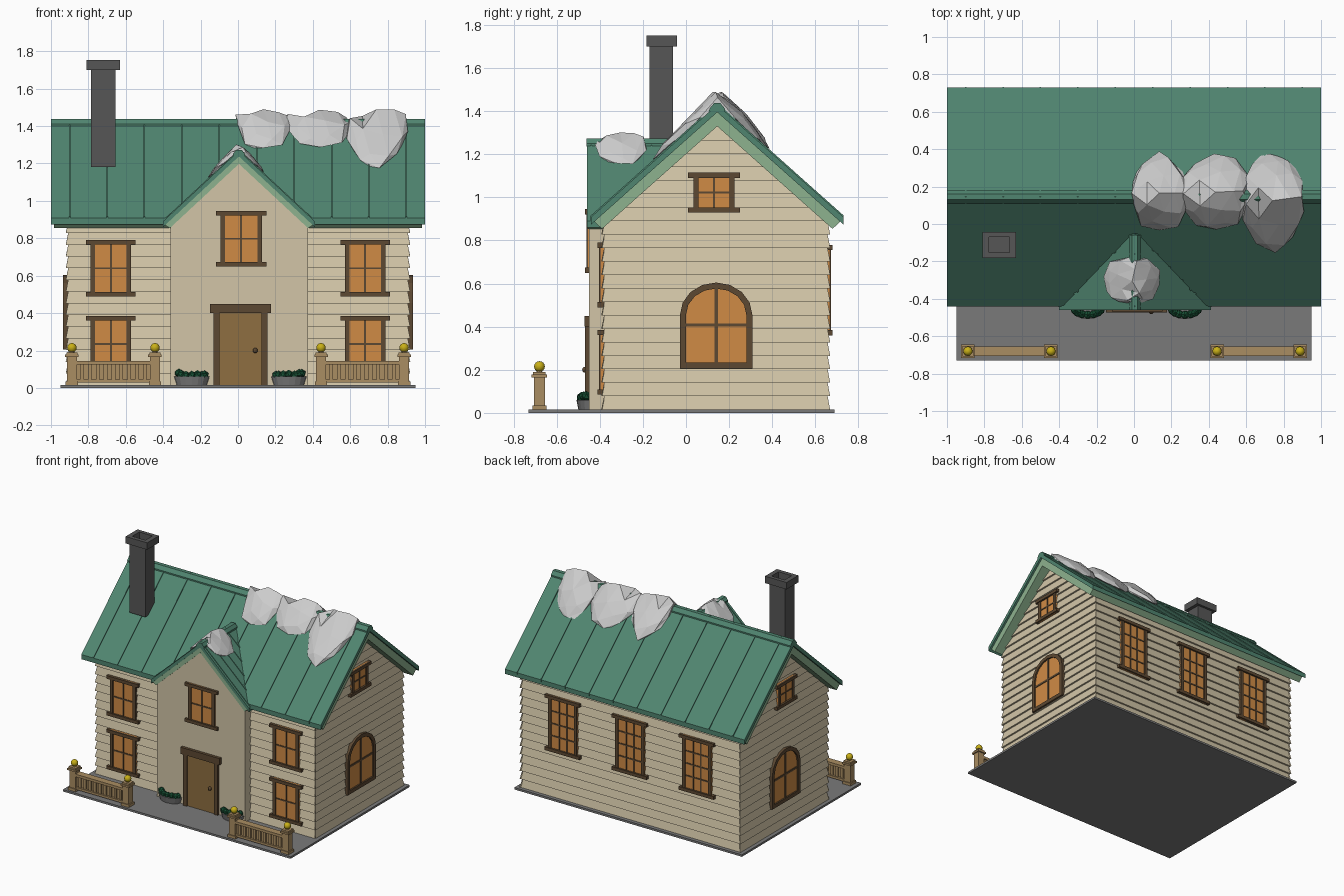
import bpy, bmesh, math, random
from mathutils import Matrix, Vector

if "Cube" in bpy.data.objects:
    bpy.data.objects.remove(bpy.data.objects["Cube"])

random.seed(4)
T = Matrix.Translation


def material(name, hexcol):
    m = bpy.data.materials.new(name)
    c = [int(hexcol[i:i + 2], 16) / 255 for i in (0, 2, 4)]
    m.diffuse_color = [((v + .055) / 1.055) ** 2.4 for v in c] + [1]
    m.use_nodes = True
    m.node_tree.nodes["Principled BSDF"].inputs["Base Color"].default_value = m.diffuse_color
    return m


CREAM = material("cream", "D2C5A7")
ROOF = material("roof_green", "508570")
TRIM = material("trim_green", "8DB28F")
WOOD = material("dark_wood", "5C4832")
GLOW = material("lit_glass", "D08B45")
DOOR = material("door_brown", "8E6E41")
TAN = material("tan_wood", "AA8D62")
GOLD = material("gold", "C9B018")
LEAF = material("leaf", "165034")
DARK = material("dark_stone", "565656")
STONE = material("stone", "7A7A7A")
SNOW = material("snow", "CCCCCC")


def face(angle, x=0, y=0):
    """Wall frame: local x runs along the wall, local -y points outward."""
    return T((x, y, 0)) @ Matrix.Rotation(math.radians(angle), 4, 'Z')


def poly(bm, M, pts, a, b):
    """Extrude a (u, z) outline between outward distances a and b."""
    A = [bm.verts.new(M @ Vector((u, -a, z))) for u, z in pts]
    B = [bm.verts.new(M @ Vector((u, -b, z))) for u, z in pts]
    bm.faces.new(A)
    bm.faces.new(B[::-1])
    for i in range(len(pts)):
        j = (i + 1) % len(pts)
        bm.faces.new((A[i], B[i], B[j], A[j]))


def rect(bm, M, u0, u1, z0, z1, a, b):
    poly(bm, M, [(u0, z0), (u1, z0), (u1, z1), (u0, z1)], a, b)


def finish(bm, name, mat):
    bmesh.ops.recalc_face_normals(bm, faces=bm.faces)
    me = bpy.data.meshes.new(name)
    bm.to_mesh(me)
    bm.free()
    ob = bpy.data.objects.new(name, me)
    bpy.context.collection.objects.link(ob)
    me.materials.append(mat)
    return ob


def chevron(c, top, slope, hw, t, hw2=None):
    """Inverted V section, vertical thickness t."""
    h2 = hw2 or hw
    return [(c - hw, top - slope * hw), (c, top), (c + hw, top - slope * hw),
            (c + h2, top - t - slope * h2), (c, top - t), (c - h2, top - t - slope * h2)]


FRONT, RIGHT = face(0), face(90)

# Ground slab
bm = bmesh.new()
rect(bm, FRONT, -.95, .95, 0, .015, -.69, .73)
finish(bm, "ground_slab", STONE)

# House core and front bay
bm = bmesh.new()
poly(bm, RIGHT, [(-.38, .01), (.65, .01), (.65, .89), (.14, 1.36), (-.38, .89)], -.908, .908)
finish(bm, "house_core", CREAM)
bm = bmesh.new()
poly(bm, FRONT, [(-.36, .01), (.375, .01), (.375, .88), (.007, 1.23), (-.36, .88)], .15, .45)
finish(bm, "front_bay", CREAM)

# Wall frames on the core
SIDES = {"front": face(0, 0, -.38), "back": face(180, 0, .65),
         "right": face(90, .908, .14), "left": face(270, -.908, .14)}

# Clapboards: one wedge per row, narrowing in the gables
STEP = .0625
for side, M in SIDES.items():
    bm = bmesh.new()
    gable = side in ("right", "left")
    half = .517 if gable else .908
    for r in range(21 if gable else 14):
        z0 = .015 + r * STEP
        z1 = min(z0 + STEP, 1.35)
        w0, w1 = [min(half, (1.37 - z) / .89) if gable else half for z in (z0, z1)]
        e = .012 if w0 == half else 0
        P = [(-w0, 0, z0), (w0, 0, z0), (w1, 0, z1), (-w1, 0, z1), (-w0 - e, -.013, z0), (w0 + e, -.013, z0)]
        v = [bm.verts.new(M @ Vector(p)) for p in P]
        for f in ((0, 1, 2, 3), (4, 5, 2, 3), (0, 1, 5, 4), (0, 4, 3), (1, 5, 2)):
            bm.faces.new([v[i] for i in f])
    finish(bm, side + "_clapboards", CREAM)

# Main roof: panels, standing seams, ridge cap, soffit trim
RC, RT, RS = .145, 1.43, .89
bm = bmesh.new()
poly(bm, RIGHT, chevron(RC, RT, RS, .585, .035), -1, 1)
finish(bm, "main_roof", ROOF)
bm = bmesh.new()
for i in range(10):
    x = -.9 + i * .2
    poly(bm, RIGHT, chevron(RC, RT + .008, RS, .587, .02), x - .004, x + .004)
poly(bm, RIGHT, [(.108, 1.40), (.108, 1.41), (.13, 1.437), (.16, 1.437), (.182, 1.41), (.182, 1.40)], -1, 1)
finish(bm, "roof_seams", ROOF)
bm = bmesh.new()
poly(bm, RIGHT, chevron(RC, RT - .035, RS, .57, .065, .535), -.985, .985)
finish(bm, "roof_trim", TRIM)

# Bay roof
bm = bmesh.new()
poly(bm, FRONT, chevron(.005, 1.268, .93, .407, .03), .05, .46)
for y in (.16, .23, .30, .37, .44):
    poly(bm, FRONT, chevron(.005, 1.274, .93, .409, .02), y - .003, y + .003)
poly(bm, FRONT, [(-.027, 1.235), (-.027, 1.25), (-.01, 1.273), (.02, 1.273), (.037, 1.25), (.037, 1.235)], .06, .461)
finish(bm, "bay_roof", ROOF)
bm = bmesh.new()
poly(bm, FRONT, chevron(.005, 1.238, .93, .395, .04, .37), .1, .457)
finish(bm, "bay_roof_trim", TRIM)

# Chimney with hollow cap
bm = bmesh.new()
c = [(-.785, 1.18), (-.655, 1.18), (-.655, 1.70), (-.785, 1.70)]
poly(bm, FRONT, c, .06, .17)
for u0, u1, a, b in ((-.81, -.775, .042, .183), (-.665, -.63, .042, .183),
                     (-.775, -.665, .042, .07), (-.775, -.665, .153, .183)):
    rect(bm, FRONT, u0, u1, 1.70, 1.752, a, b)
finish(bm, "chimney", DARK)


# Rectangular window: glass, casing, sill, head and glazing bars
def window(name, M, u, z0, z1, w, cols, rows, out=.0):
    h, t = w / 2, .024
    g = bmesh.new()
    rect(g, M, u - h, u + h, z0, z1, 0, .016 + out)
    finish(g, name + "_glass", GLOW)
    b = bmesh.new()
    for s in (-1, 1):
        x = sorted((u + s * h, u + s * (h - t)))
        rect(b, M, x[0], x[1], z0, z1, 0, .024 + out)
    for z in (z0, z1 - t):
        rect(b, M, u - h - .025, u + h + .025, z, z + t, 0, .03 + out)
    for i in range(1, cols):
        x = u - h + t + (w - 2 * t) * i / cols
        rect(b, M, x - .005, x + .005, z0, z1, 0, .02 + out)
    for i in range(1, rows):
        z = z0 + t + (z1 - z0 - 2 * t) * i / rows
        rect(b, M, u - h, u + h, z - .005, z + .005, 0, .02 + out)
    finish(b, name + "_frame", WOOD)


for s, n in ((-1, "left"), (1, "right")):
    window(n + "_upper_window", SIDES["front"], s * .68, .49, .79, .215, 2, 2)
    window(n + "_lower_window", SIDES["front"], s * .68, .085, .385, .215, 2, 2)
    window(n + "_gable_window", SIDES[n], -.01 * s, .93, 1.115, .19, 2, 2)
BAY = face(0, 0, -.45)
window("bay_window", BAY, .017, .65, .945, .22, 2, 2, -.012)
for i, x in enumerate((-.56, 0, .56)):
    window(f"back_window_{i + 1}", SIDES["back"], x, .36, .78, .24, 3, 4)


# Arched side windows
def arch(h, z0, spring, rise, n=8):
    return [(-h, z0), (h, z0)] + [(h * math.cos(math.pi * i / n), spring + rise * math.sin(math.pi * i / n))
                                  for i in range(n + 1)]


for n in ("left", "right"):
    M = SIDES[n]
    outer, inner = arch(.168, .205, .455, .15), arch(.14, .233, .455, .122)
    bm = bmesh.new()
    poly(bm, M, inner, 0, .017)
    finish(bm, n + "_arch_glass", GLOW)
    bm = bmesh.new()
    for i in range(len(outer)):
        j = (i + 1) % len(outer)
        poly(bm, M, [outer[i], outer[j], inner[j], inner[i]], 0, .028)
    rect(bm, M, -.008, .008, .22, .59, 0, .022)
    rect(bm, M, -.15, .15, .40, .415, 0, .022)
    finish(bm, n + "_arch_frame", WOOD)

# Front door
bm = bmesh.new()
rect(bm, BAY, -.105, .13, .015, .41, 0, .008)
finish(bm, "door", DOOR)
bm = bmesh.new()
rect(bm, BAY, -.132, -.1, .015, .4, 0, .018)
rect(bm, BAY, .126, .158, .015, .4, 0, .018)
rect(bm, BAY, -.15, .176, .4, .45, 0, .022)
finish(bm, "door_frame", WOOD)
bm = bmesh.new()
bmesh.ops.create_uvsphere(bm, u_segments=10, v_segments=6, radius=.014, matrix=T((.092, -.468, .2)))
finish(bm, "door_knob", WOOD)

# Fences: posts, rails, balusters and gold finials
for s, n in ((-1, "left"), (1, "right")):
    M = face(0, s * .666, -.68)
    bm, balls = bmesh.new(), bmesh.new()
    for u in (-.222, .222):
        for w, z0, z1 in ((.033, .015, .035), (.026, .035, .165), (.036, .165, .178), (.029, .178, .19)):
            rect(bm, M, u - w, u + w, z0, z1, -w, w)
        bmesh.ops.create_cone(bm, cap_ends=True, segments=8, radius1=.014, radius2=.01, depth=.02,
                              matrix=M @ T((u, 0, .197)))
        bmesh.ops.create_uvsphere(balls, u_segments=12, v_segments=8, radius=.025, matrix=M @ T((u, 0, .215)))
    rect(bm, M, -.2, .2, .125, .145, -.026, .026)
    rect(bm, M, -.2, .2, .028, .045, -.022, .022)
    rect(bm, M, -.2, .2, .04, .13, -.006, .006)
    for i in range(9):
        u = -.168 + i * .042
        rect(bm, M, u - .01, u + .01, .04, .13, -.015, .015)
    finish(bm, n + "_fence", TAN)
    ob = finish(balls, n + "_fence_finials", GOLD)
    ob.data.polygons.foreach_set("use_smooth", [True] * len(ob.data.polygons))

# Half-round planters with shrubs
for x, n in ((-.247, "left"), (.272, "right")):
    bm = bmesh.new()
    bmesh.ops.create_cone(bm, cap_ends=True, segments=16, radius1=.08, radius2=.094, depth=.045,
                          matrix=T((x, -.45, .0375)) @ Matrix.Diagonal((1, .62, 1, 1)))
    finish(bm, n + "_planter", STONE)
    bm = bmesh.new()
    for i in range(7):
        a = math.pi * (i + .5) / 7
        p = (x + .07 * math.cos(a), -.455 - .03 * math.sin(a), .07 + random.uniform(-.004, .01))
        bmesh.ops.create_icosphere(bm, subdivisions=1, radius=.024,
                                   matrix=T(p) @ Matrix.Rotation(i, 4, 'Z'))
    finish(bm, n + "_shrub", LEAF)

# Low-poly snow draped over the roofs
main = lambda x, y: min(1.425, RT - RS * abs(y - RC))
bay = lambda x, y: min(1.255, 1.268 - .93 * abs(x - .005))
for i, (x, y, rx, ry, h, f) in enumerate(((.135, .165, .165, .215, .07, main), (.435, .17, .19, .215, .075, main),
                                          (.74, .125, .18, .28, .065, main), (-.01, -.305, .165, .135, .035, bay))):
    bm = bmesh.new()
    bmesh.ops.create_icosphere(bm, subdivisions=2, radius=1, matrix=Matrix.Rotation(i * 1.3, 4, 'Z'))
    for v in bm.verts:
        k = random.uniform(.86, 1.06)
        px, py = x + rx * v.co.x * k, y + ry * v.co.y * k
        up = v.co.z * random.uniform(.8, 1.05)
        v.co = (px, py, f(px, py) + .012 + (h * up if up > 0 else .03 * up))
    finish(bm, f"snow_patch_{i + 1}", SNOW)
